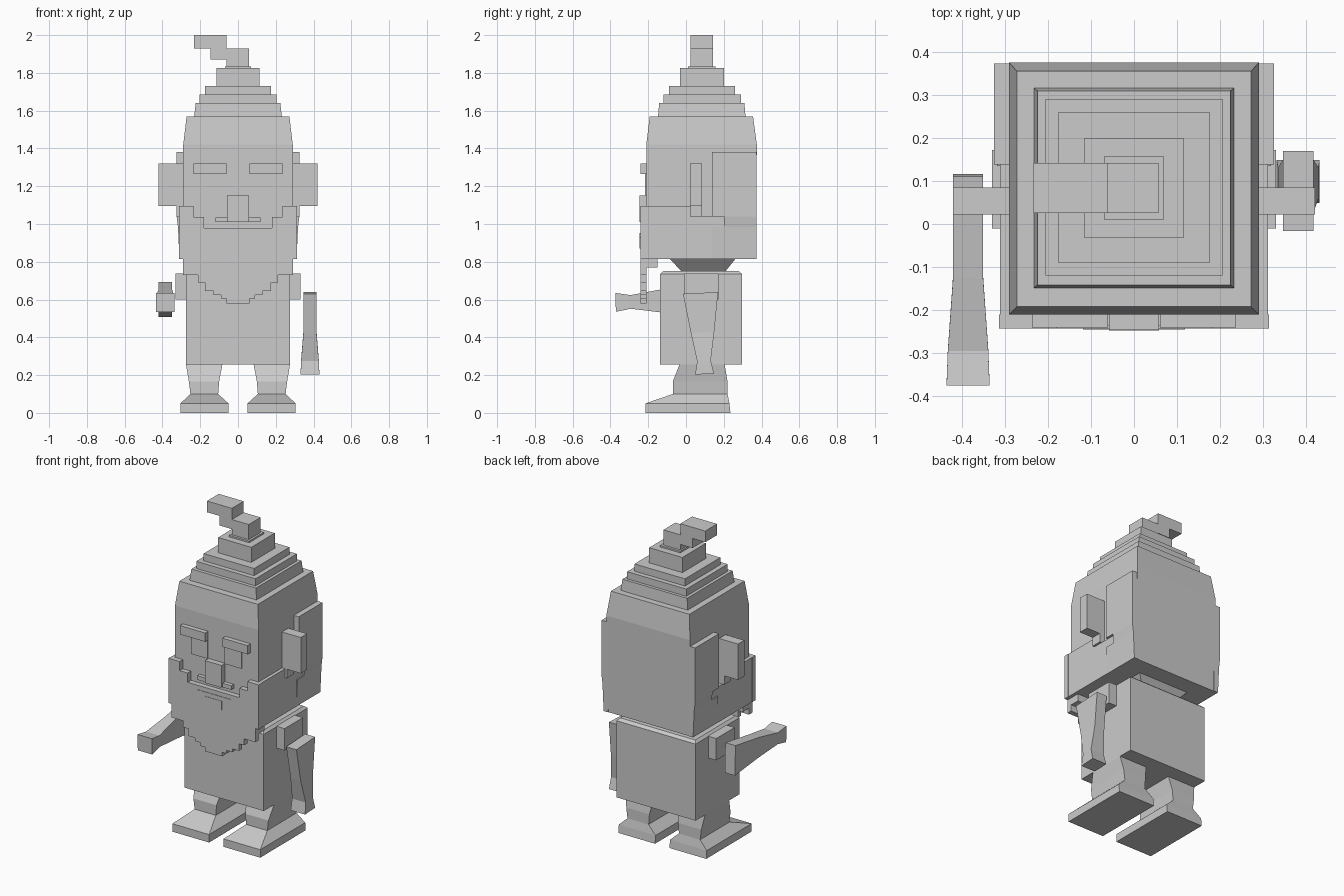
import bpy, bmesh
from mathutils import Matrix, Vector

if "Cube" in bpy.data.objects:
    bpy.data.objects.remove(bpy.data.objects["Cube"])


def finish(bm, name):
    bmesh.ops.recalc_face_normals(bm, faces=bm.faces)
    me = bpy.data.meshes.new(name)
    bm.to_mesh(me)
    bm.free()
    ob = bpy.data.objects.new(name, me)
    bpy.context.collection.objects.link(ob)
    return ob


def loft(name, sections, matrix=Matrix()):
    """Rectangular sections (z, x0, x1, y0, y1) joined upward."""
    bm = bmesh.new()
    rings = [[bm.verts.new(matrix @ Vector((x, y, z)))
              for x, y in ((x0, y0), (x1, y0), (x1, y1), (x0, y1))]
             for z, x0, x1, y0, y1 in sections]
    for a, b in zip(rings, rings[1:]):
        for i in range(4):
            j = (i + 1) % 4
            bm.faces.new((a[i], a[j], b[j], b[i]))
    bm.faces.new(rings[0])
    bm.faces.new(rings[-1])
    return finish(bm, name)


def box(name, x0, x1, y0, y1, z0, z1):
    return loft(name, [(z0, x0, x1, y0, y1), (z1, x0, x1, y0, y1)])


def tier(z, r, y0, y1):
    return (z, -r, r, y0, y1)


def prism(name, pts, to3d, a, b):
    """Extrude a flat outline between depths a and b."""
    bm = bmesh.new()
    face = bm.faces.new([bm.verts.new(to3d(p, q, a)) for p, q in pts])
    geo = bmesh.ops.extrude_face_region(bm, geom=[face])["geom"]
    shift = Vector(to3d(0, 0, b)) - Vector(to3d(0, 0, a))
    bmesh.ops.translate(bm, vec=shift,
                        verts=[v for v in geo if isinstance(v, bmesh.types.BMVert)])
    return finish(bm, name)


def mirror_x(ob):
    m = ob.modifiers.new("Mirror", "MIRROR")
    m.use_clip = False
    m.merge_threshold = 0.0001
    return ob


# head and stepped hat
loft("head", [tier(0.815, .29, -.21, .37), tier(1.42, .29, -.21, .375),
              tier(1.57, .272, -.192, .355)])
loft("hat_tier_1", [tier(1.57, .232, -.148, .315), tier(1.64, .224, -.142, .309)])
for i, (z0, z1, r, y0, y1) in enumerate((
        (1.64, 1.685, .205, -.12, .29), (1.685, 1.73, .175, -.09, .26),
        (1.73, 1.825, .115, -.033, .20), (1.825, 1.835, .07, .01, .157))):
    box(f"hat_tier_{i + 2}", -r, r, y0, y1, z0, z1)
hook = [(-.06, 1.83), (.057, 1.83), (.057, 1.93), (-.06, 1.93), (-.06, 2.0),
        (-.233, 2.0), (-.233, 1.93), (-.145, 1.93), (-.145, 1.87), (-.06, 1.87)]
front = lambda p, q, d: (p, d, q)
side = lambda p, q, d: (d, p, q)
prism("hat_tip", hook, front, .025, .142)

# face
mirror_x(box("eyebrow", .06, .235, -.24, -.20, 1.265, 1.32))
mirror_x(box("eye", .06, .175, -.217, -.20, 1.15, 1.265))
box("nose", -.058, .058, -.245, -.20, 1.01, 1.15)
box("nostrils", -.118, .118, -.235, -.20, 1.01, 1.035)
box("moustache", -.18, .18, -.242, -.20, .953, .98)
box("upper_lip", -.118, .118, -.245, -.20, .927, .953)
box("lower_lip", -.058, .058, -.247, -.20, .87, .927)

# beard front with stepped edges
half = [(.06, .58), (.06, .605), (.09, .605), (.09, .625), (.13, .625), (.13, .645),
        (.175, .645), (.175, .69), (.212, .69), (.212, .73), (.25, .73), (.29, .73),
        (.29, .815), (.313, .815), (.313, 1.095), (.235, 1.095), (.235, 1.038),
        (.18, 1.038), (.18, .953)]
prism("beard_front", half + [(-x, z) for x, z in reversed(half)], front, -.242, -.21)
mirror_x(box("beard_underside", .21, .29, -.215, -.15, .77, .82))

# beard sides and hair behind the ears
mirror_x(prism("beard_side", [(-.215, .815), (.135, .815), (.135, .985), (.2, .985), (.2, 1.04),
                              (.08, 1.04), (.08, 1.095), (-.215, 1.095)], side, .28, .311))
mirror_x(box("hair_upper", .28, .325, .138, .373, 1.04, 1.38))
mirror_x(loft("hair_lower", [(.985, .28, .318, .135, .373), (.815, .28, .31, .135, .373)]))
mirror_x(loft("hair_middle", [(.985, .28, .318, .2, .373), (1.04, .28, .325, .2, .373)]))

# ears
mirror_x(box("ear", .28, .42, .022, .085, 1.095, 1.32))
mirror_x(box("ear_lobe", .28, .325, .022, .085, 1.04, 1.095))

# neck, body and shoulders
loft("neck", [tier(.745, .11, -.02, .205), tier(.82, .18, -.09, .265)])
loft("body", [tier(.255, .275, -.138, .297), tier(.735, .275, -.138, .297),
              tier(.75, .26, -.12, .28)])
mirror_x(box("shoulder", .26, .33, -.01, .172, .60, .737))

# arms: one hanging, one held forward
arm = [(0, .035, .093), (-.21, .035, .062), (-.36, .047, .036), (-.43, .05, .05)]
sections = [(z, -rx, rx, -ry, ry) for z, rx, ry in arm]
loft("arm_hanging", sections, Matrix.Translation((.381, .077, .635))
     @ Matrix.Rotation(0.05, 4, 'X'))
loft("arm_forward", [(z * 1.13, *s) for z, *s in sections],
     Matrix.Translation((-.385, .113, .60)) @ Matrix.Rotation(-1.54, 4, 'X'))

# legs with boots
mirror_x(loft("leg", [(0, .05, .305, -.215, .235), (.05, .05, .305, -.215, .23),
                      (.10, .105, .252, -.07, .22), (.165, .10, .26, -.07, .22),
                      (.255, .083, .275, -.035, .205)]))
